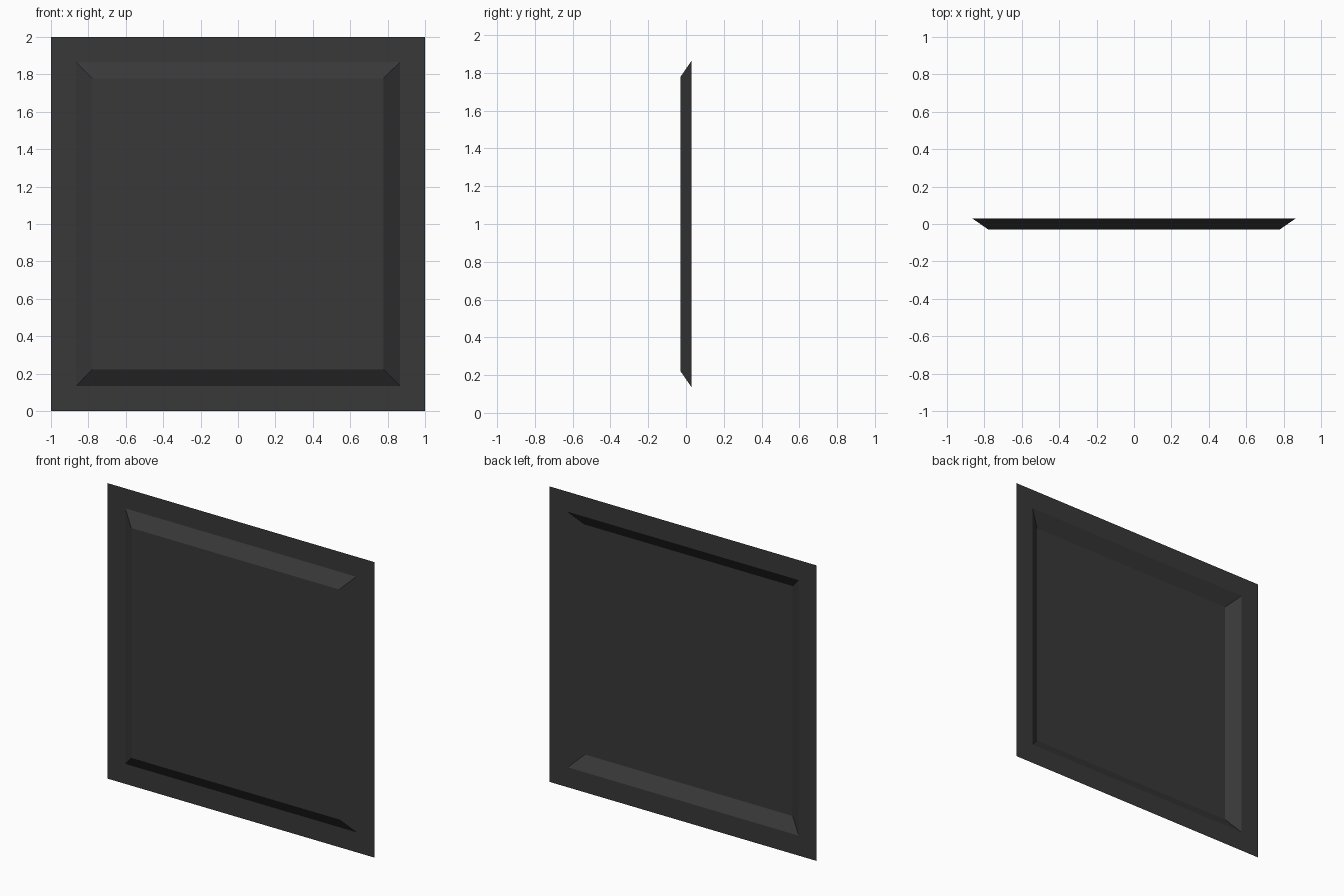
import bpy, bmesh

if "Cube" in bpy.data.objects:
    bpy.data.objects.remove(bpy.data.objects["Cube"])

# Dark grey finish
mat = bpy.data.materials.new("charcoal grey")
mat.diffuse_color = (0.04, 0.04, 0.04, 1)
mat.use_nodes = True
mat.node_tree.nodes["Principled BSDF"].inputs["Base Color"].default_value = mat.diffuse_color

# Concentric square loops: outer border, bevel foot, raised panel edge
LOOPS = [(1.0, 0.03), (0.865, 0.03), (0.778, -0.03)]  # half size, depth
CENTRE_Z = 1.0

bm = bmesh.new()
rings = []
for half, y in LOOPS:
    corners = [(-1, -1), (1, -1), (1, 1), (-1, 1)]
    rings.append([bm.verts.new((sx * half, y, CENTRE_Z + sz * half))
                  for sx, sz in corners])

# Flat border and sloped bevel strips
for outer, inner in zip(rings, rings[1:]):
    for i in range(4):
        j = (i + 1) % 4
        bm.faces.new((outer[i], outer[j], inner[j], inner[i]))

# Raised centre, hollow behind
bm.faces.new(rings[-1])

mesh = bpy.data.meshes.new("raised_panel")
bm.to_mesh(mesh)
bm.free()
mesh.materials.append(mat)
panel = bpy.data.objects.new("raised_panel", mesh)
bpy.context.collection.objects.link(panel)
